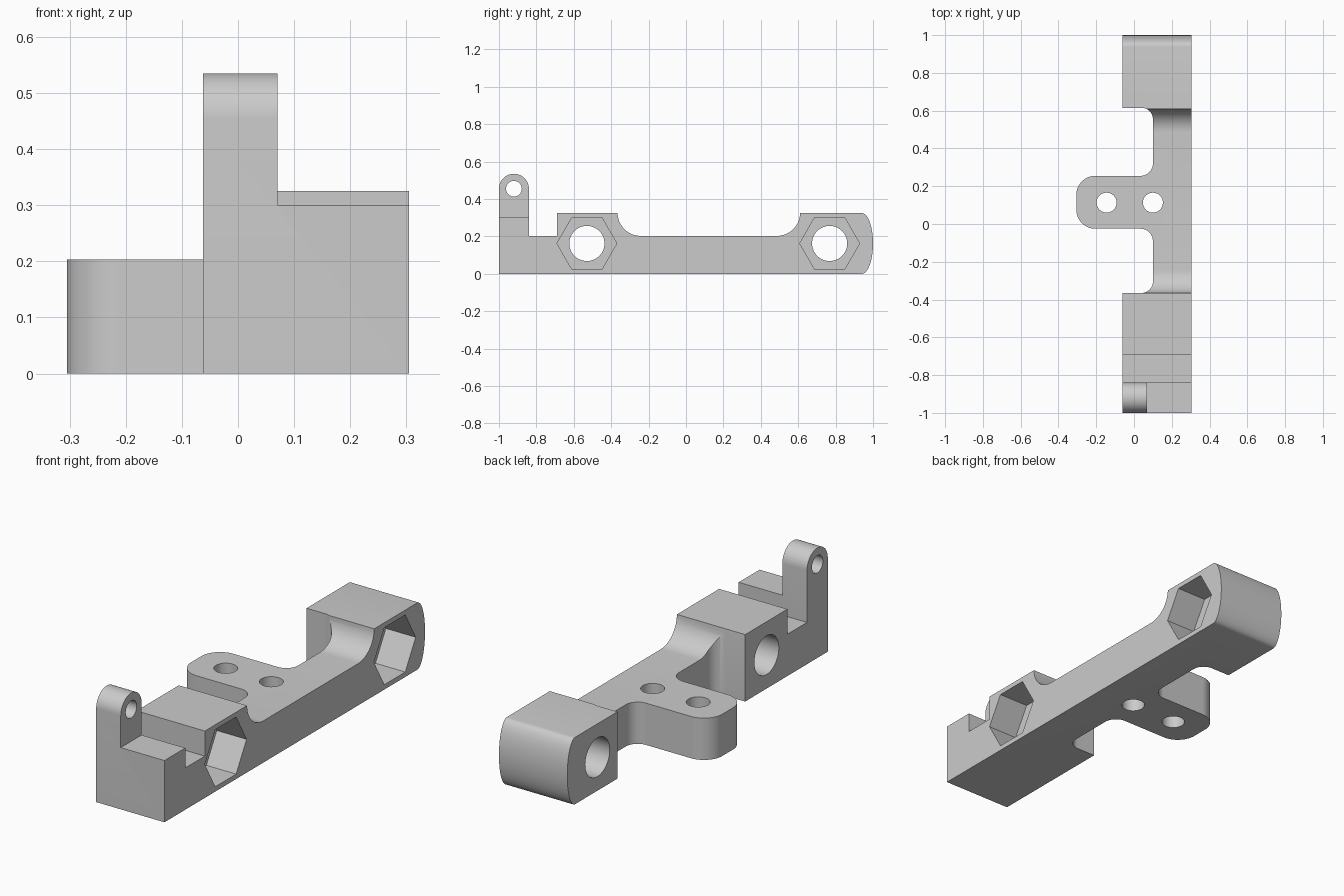
import bpy, bmesh, math
from mathutils import Vector

cube = bpy.data.objects.get("Cube")
if cube:
    bpy.data.objects.remove(cube, do_unlink=True)

grey = bpy.data.materials.new("plain_grey")
grey.use_nodes = True
colour = (0.6, 0.6, 0.6, 1)
grey.diffuse_color = colour
grey.node_tree.nodes["Principled BSDF"].inputs["Base Color"].default_value = colour


def arc(cx, cy, rx, ry, start, end, steps=16):
    """Points on an ellipse between two angles in degrees."""
    angles = [math.radians(start + (end - start) * i / steps) for i in range(steps + 1)]
    return [(cx + rx * math.cos(a), cy + ry * math.sin(a)) for a in angles]


def prism(name, points, axis, low, high):
    """Extrude an outline along x (points are y, z) or along z (points are x, y)."""
    bm = bmesh.new()
    place = (lambda p: (low, *p)) if axis == "x" else (lambda p: (*p, low))
    face = bm.faces.new([bm.verts.new(place(p)) for p in points])
    move = Vector((high - low, 0, 0)) if axis == "x" else Vector((0, 0, high - low))
    new = bmesh.ops.extrude_face_region(bm, geom=[face])["geom"]
    bmesh.ops.translate(bm, vec=move, verts=[v for v in new if isinstance(v, bmesh.types.BMVert)])
    bmesh.ops.recalc_face_normals(bm, faces=bm.faces)
    mesh = bpy.data.meshes.new(name)
    bm.to_mesh(mesh)
    bm.free()
    mesh.materials.append(grey)
    obj = bpy.data.objects.new(name, mesh)
    bpy.context.collection.objects.link(obj)
    return obj


def combine(target, tool, operation):
    """Apply a boolean and discard its tool."""
    mod = target.modifiers.new(operation, "BOOLEAN")
    mod.operation, mod.object, mod.solver = operation, tool, "EXACT"
    bpy.context.view_layer.objects.active = target
    bpy.ops.object.modifier_apply(modifier=mod.name)
    bpy.data.objects.remove(tool, do_unlink=True)


# Side outline: rounded end, two raised blocks, low arm and upright lug
LOW, TOP, MID = 0.203, 0.325, 0.1625
side = [(-1, 0)]
side += arc(0.94, MID, 0.06, MID, -90, 90, 32)
side += arc(0.486, TOP + 0.002, 0.124, 0.124, 0, -90)[1:-1]
side[-15:-15] = [(0.61, TOP)]
side += [(0.486, LOW), (-0.242, LOW)]
side += arc(-0.242, TOP + 0.002, 0.124, 0.124, -90, -180)[1:-1]
side += [(-0.366, TOP), (-0.69, TOP), (-0.69, LOW), (-0.84, LOW)]
side += arc(-0.92, 0.455, 0.08, 0.08, 0, 180, 24)
bracket = prism("bracket_body", side, "x", -0.4, 0.305)

# Plan outline: arm with filleted notches and a rounded mounting tab
plan = [(0.4, -1.1), (0.4, 1.1), (-0.062, 1.1), (-0.062, 0.615)]
plan += arc(0.04, 0.555, 0.06, 0.06, 90, 0)
plan += arc(0.035, 0.32, 0.065, 0.065, 0, -90)
plan += arc(-0.205, 0.155, 0.1, 0.1, 90, 180)
plan += arc(-0.205, 0.075, 0.1, 0.1, 180, 270)
plan += arc(0.035, -0.09, 0.065, 0.065, 90, 0)
plan += arc(0.04, -0.305, 0.06, 0.06, 0, -90)
plan += [(-0.062, -0.365), (-0.062, -1.1)]
combine(bracket, prism("plan_tool", plan, "z", -0.1, 0.7), "INTERSECT")

# Step beside the lug
step = [(-1.1, 0.3), (-0.8, 0.3), (-0.8, 0.7), (-1.1, 0.7)]
combine(bracket, prism("step_tool", step, "x", 0.07, 0.5), "DIFFERENCE")

# Bolt bores with hexagonal nut pockets
for y in (-0.53, 0.768):
    bore = arc(y, MID, 0.094, 0.094, 0, 360, 48)[:-1]
    combine(bracket, prism("bore_tool", bore, "x", -0.5, 0.5), "DIFFERENCE")
    pocket = arc(y, MID, 0.16, 0.16, 0, 360, 6)[:-1]
    combine(bracket, prism("pocket_tool", pocket, "x", 0.145, 0.5), "DIFFERENCE")

# Lug eye and tab screw holes
eye = arc(-0.92, 0.455, 0.042, 0.042, 0, 360, 32)[:-1]
combine(bracket, prism("eye_tool", eye, "x", -0.5, 0.5), "DIFFERENCE")
for x in (-0.145, 0.1):
    hole = arc(x, 0.113, 0.053, 0.053, 0, 360, 32)[:-1]
    combine(bracket, prism("hole_tool", hole, "z", -0.1, 0.5), "DIFFERENCE")

# Smooth curves, sharp corners
bpy.ops.object.select_all(action="DESELECT")
bracket.select_set(True)
bpy.context.view_layer.objects.active = bracket
bpy.ops.object.shade_smooth_by_angle(angle=math.radians(30))
